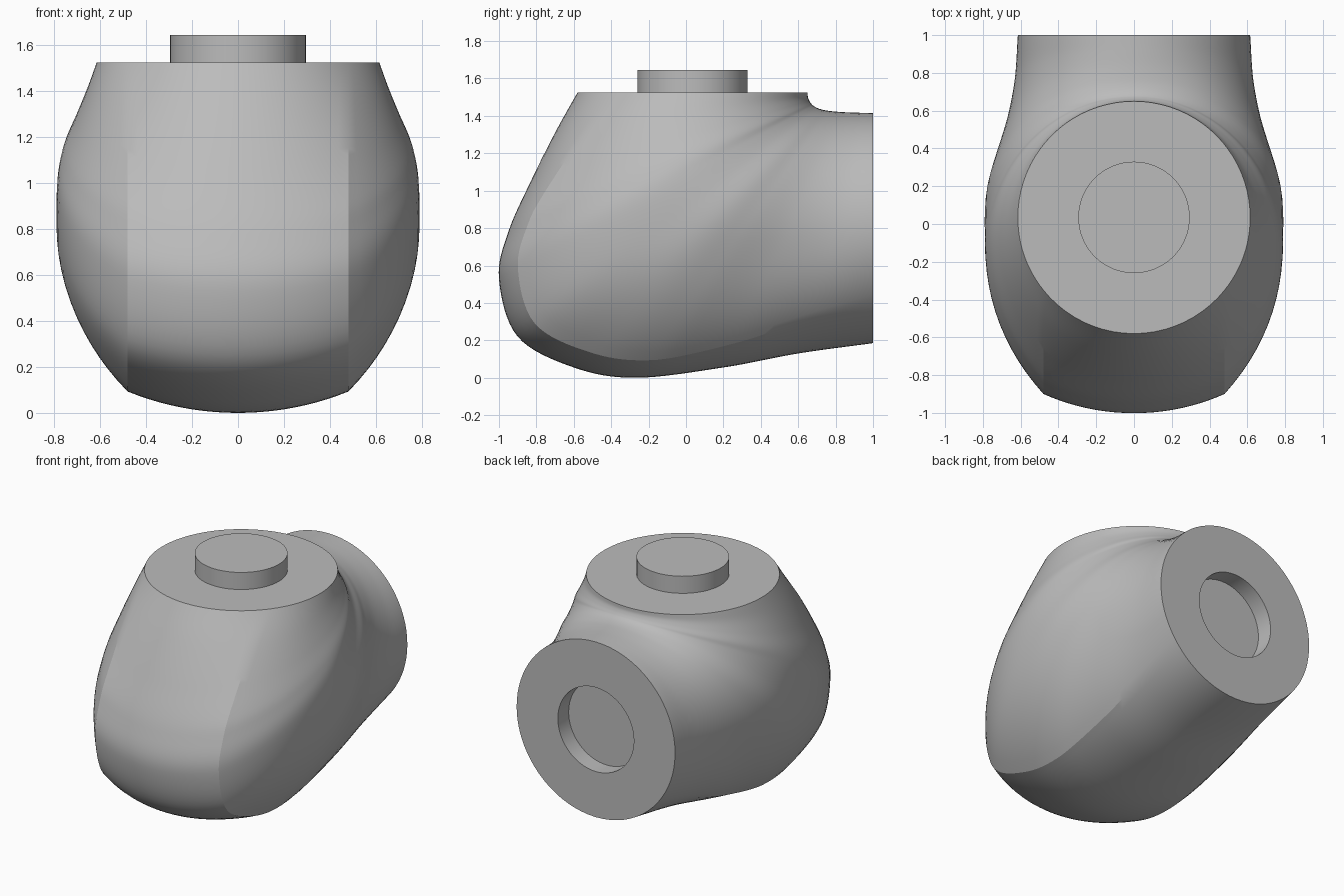
import bpy, bmesh, math
from mathutils import Vector

if "Cube" in bpy.data.objects:
    bpy.data.objects.remove(bpy.data.objects["Cube"])

grey = bpy.data.materials.new("plain_grey")
grey.diffuse_color = (0.5, 0.5, 0.5, 1)
grey.use_nodes = True
grey.node_tree.nodes["Principled BSDF"].inputs["Base Color"].default_value = grey.diffuse_color

R = 0.615          # joint face radius
HUB = 0.295        # plug and socket radius
CAP = 0.48         # half width of the outer strip
STEPS = 8          # rings between key sections

# Key sections of the bend: outer y, outer z, inner y, inner z, half width, widest point
KEYS = [
    (-0.58, 1.525, 0.65, 1.525, 0.615, 0.50),
    (-0.70, 1.310, 0.652, 1.50, 0.658, 0.50),
    (-0.83, 1.050, 0.66, 1.48, 0.71, 0.49),
    (-0.95, 0.780, 0.67, 1.465, 0.76, 0.48),
    (-1.00, 0.530, 0.68, 1.455, 0.785, 0.48),
    (-0.90, 0.220, 0.70, 1.443, 0.79, 0.46),
    (-0.60, 0.055, 0.73, 1.433, 0.785, 0.47),
    (-0.27, 0.000, 0.77, 1.426, 0.745, 0.48),
    (0.20, 0.055, 0.84, 1.420, 0.675, 0.49),
    (0.60, 0.130, 0.92, 1.417, 0.632, 0.50),
    (1.00, 0.185, 1.00, 1.415, 0.615, 0.50),
]


def spline(i, f):
    """Smooth value of every key column between key i and i + 1."""
    n = len(KEYS) - 1
    b, c = KEYS[i], KEYS[i + 1]
    a = KEYS[i - 1] if i else [2 * q - r for q, r in zip(b, c)]
    d = KEYS[i + 2] if i + 2 <= n else [2 * r - q for q, r in zip(b, c)]
    return [0.5 * (2 * q + (r - p) * f + (2 * p - 5 * q + 4 * r - s) * f * f
                   + (3 * q - p - 3 * r + s) * f ** 3)
            for p, q, r, s in zip(a, b, c, d)]


def half_section(length, width, mid, sag):
    """Half outline in (x, u), from the outer middle round to the inner middle."""
    pts = []
    rad = (CAP ** 2 + sag ** 2) / (2 * sag)
    top = math.asin(CAP / rad)
    for k in range(10):                       # shallow outer strip
        a = top * k / 10
        pts.append((rad * math.sin(a), length - rad * (1 - math.cos(a))))
    c, m = Vector((CAP, length - sag)), Vector((width, mid * length))
    h = 0.35 * (m - c).length
    p, q = c + h * Vector((0.62, -0.78)), m + Vector((0, h))
    for k in range(12):                       # bulging side
        t = k / 12
        v = (1-t)**3 * c + 3*t*(1-t)**2 * p + 3*t*t*(1-t) * q + t**3 * m
        pts.append((v.x, v.y))
    for k in range(21):                       # rounded inner side
        a = math.pi / 2 * k / 20
        pts.append((width * math.cos(a), m.y * (1 - math.sin(a))))
    return pts


def finish(name, bm):
    bmesh.ops.recalc_face_normals(bm, faces=bm.faces)
    me = bpy.data.meshes.new(name)
    bm.to_mesh(me)
    bm.free()
    me.materials.append(grey)
    ob = bpy.data.objects.new(name, me)
    bpy.context.collection.objects.link(ob)
    bpy.ops.object.select_all(action='DESELECT')
    ob.select_set(True)
    bpy.context.view_layer.objects.active = ob
    bpy.ops.object.shade_smooth_by_angle(angle=math.radians(17))


def bridge(bm, a, b):
    n = len(a)
    for k in range(n):
        bm.faces.new((a[k], a[(k + 1) % n], b[(k + 1) % n], b[k]))


# Elbow housing, lofted through the fan of sections
bm = bmesh.new()
rings = []
total = (len(KEYS) - 1) * STEPS
for j in range(total + 1):
    i = min(j // STEPS, len(KEYS) - 2)
    oy, oz, iy, iz, width, mid = spline(i, j / STEPS - i)
    inner, outer = Vector((0, iy, iz)), Vector((0, oy, oz))
    u = (outer - inner).normalized()
    blend = min(1, 1.3 * math.sin(math.pi * j / total))
    half = half_section((outer - inner).length, width, mid, 0.2305 - 0.115 * blend)
    outline = half + [(-x, d) for x, d in half[-2:0:-1]]
    rings.append([bm.verts.new(inner + u * d + Vector((x, 0, 0))) for x, d in outline])
for a, b in zip(rings, rings[1:]):
    bridge(bm, a, b)
bm.faces.new(rings[0])

# Rear joint face with a round socket
centre = Vector((0, 1, 0.8))
rim = [bm.verts.new(centre + (v.co - centre) * (HUB / R)) for v in rings[-1]]
floor = [bm.verts.new(v.co - Vector((0, 0.12, 0))) for v in rim]
bridge(bm, rings[-1], rim)
bridge(bm, rim, floor)
bm.faces.new(floor)
finish("elbow_housing", bm)

# Round plug on the top joint face
bm = bmesh.new()
bmesh.ops.create_cone(bm, cap_ends=True, segments=64, radius1=HUB, radius2=HUB, depth=0.13)
bmesh.ops.translate(bm, verts=bm.verts, vec=(0, 0.035, 1.58))
finish("top_plug", bm)
